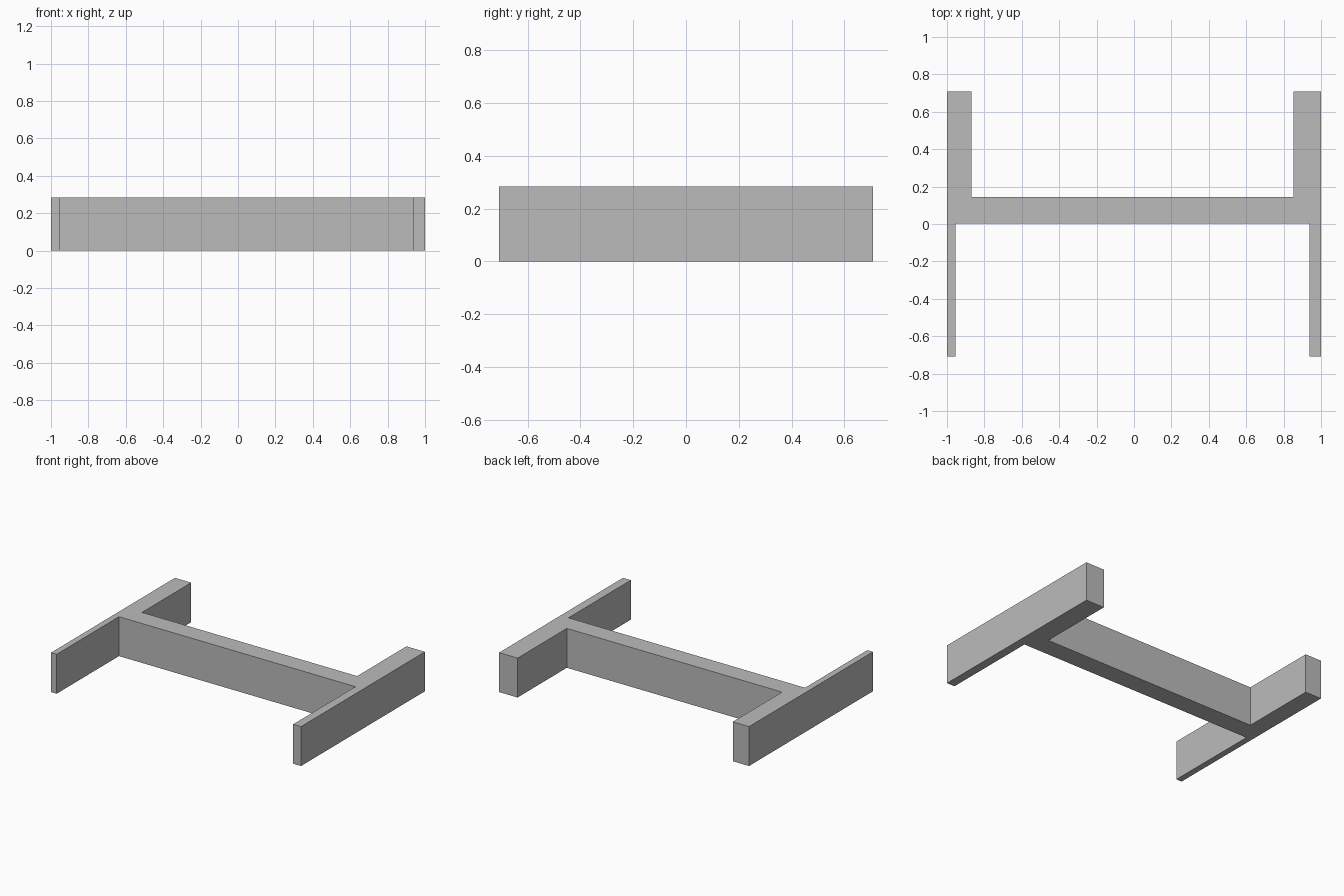
import bpy
import bmesh

cube = bpy.data.objects.get("Cube")
if cube:
    bpy.data.objects.remove(cube, do_unlink=True)

HEIGHT = 0.285
DEPTH = 0.708

# Plain grey material
grey = bpy.data.materials.new("plain grey")
grey.use_nodes = True
colour = (0.5, 0.5, 0.5, 1)
grey.diffuse_color = colour
grey.node_tree.nodes["Principled BSDF"].inputs["Base Color"].default_value = colour

# Plan outline: thick rear legs, thin front legs and a cross bar
outline = [
    (-1, -DEPTH), (-0.955, -DEPTH), (-0.955, 0.004), (0.937, 0.004),
    (0.937, -DEPTH), (1, -DEPTH), (1, DEPTH), (0.852, DEPTH),
    (0.852, 0.145), (-0.87, 0.145), (-0.87, DEPTH), (-1, DEPTH),
]

# Extrude the outline upwards into one solid
bm = bmesh.new()
base = bm.faces.new([bm.verts.new((x, y, 0)) for x, y in outline])
top = bmesh.ops.extrude_face_region(bm, geom=[base], use_keep_orig=True)["geom"]
bmesh.ops.translate(bm, vec=(0, 0, HEIGHT),
                    verts=[v for v in top if isinstance(v, bmesh.types.BMVert)])
bmesh.ops.recalc_face_normals(bm, faces=bm.faces)

mesh = bpy.data.meshes.new("h_frame")
bm.to_mesh(mesh)
bm.free()
mesh.materials.append(grey)
frame = bpy.data.objects.new("h_frame", mesh)
bpy.context.scene.collection.objects.link(frame)
